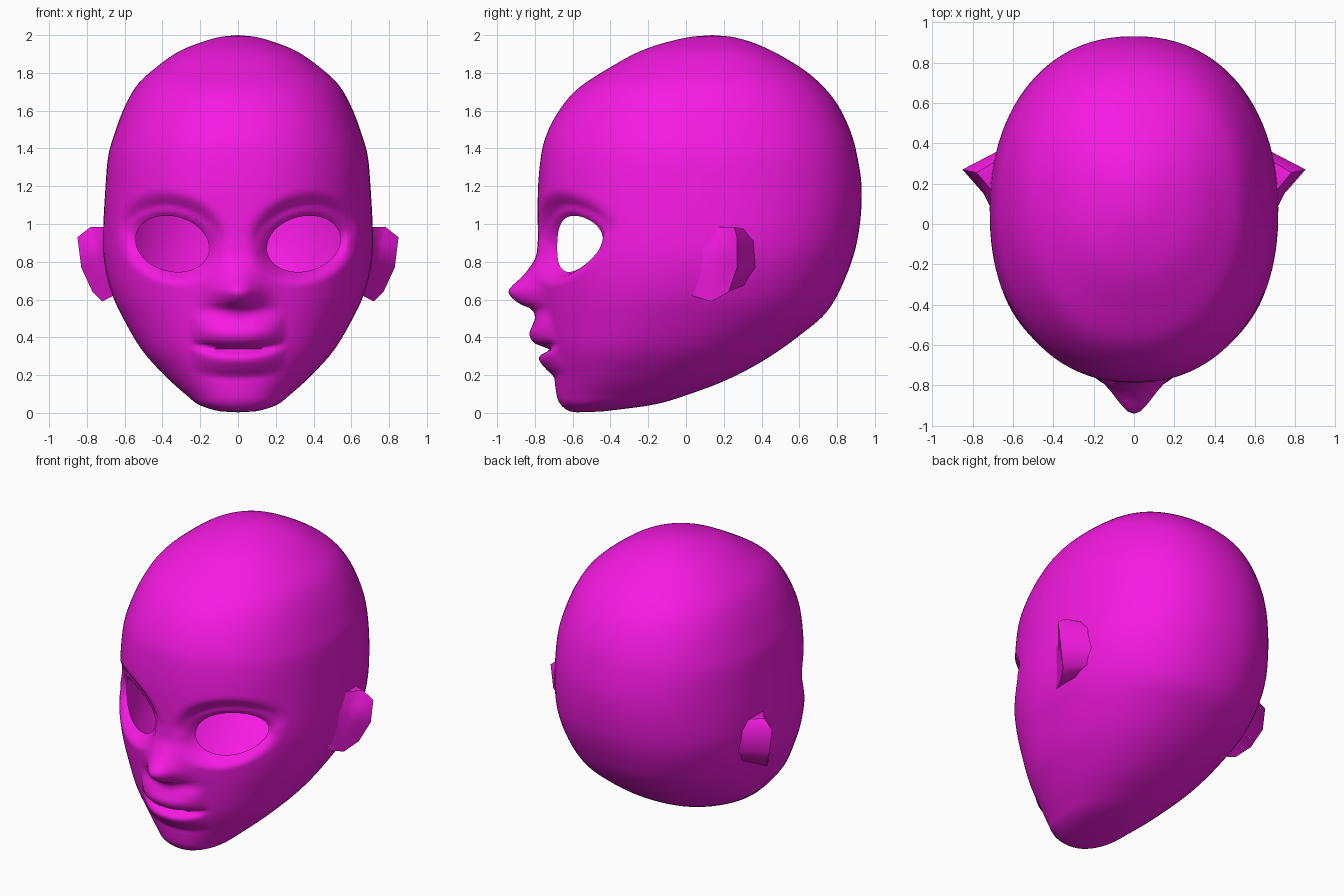
import bpy, bmesh, math
from mathutils import Vector

if "Cube" in bpy.data.objects:
    bpy.data.objects.remove(bpy.data.objects["Cube"])

mat = bpy.data.materials.new("magenta")
mat.diffuse_color = (0.92, 0.01, 0.76, 1)
mat.use_nodes = True
mat.node_tree.nodes["Principled BSDF"].inputs["Base Color"].default_value = mat.diffuse_color


def curve(pts, key=lambda z: z):
    """Smooth interpolation through (z, value) points."""
    k = [key(p[0]) for p in pts]
    v = [p[1] for p in pts]
    m = []
    for i in range(len(k)):
        a, b = max(i - 1, 0), min(i + 1, len(k) - 1)
        m.append((v[b] - v[a]) / (k[b] - k[a]))

    def f(z):
        q = min(max(key(z), k[0]), k[-1])
        i = 0
        while i < len(k) - 2 and q > k[i + 1]:
            i += 1
        h = k[i + 1] - k[i]
        t = (q - k[i]) / h
        return ((2*t**3 - 3*t*t + 1) * v[i] + (t**3 - 2*t*t + t) * h * m[i]
                + (3*t*t - 2*t**3) * v[i + 1] + (t**3 - t*t) * h * m[i + 1])
    return f


def polar(z):
    return math.acos(max(-1, min(1, 1 - z)))


def smooth(a, b, x):
    t = min(max((x - a) / (b - a), 0), 1)
    return t * t * (3 - 2 * t)


# skull profiles over height: front, back, half width, position of widest point
front = curve([(0, -.575), (.03, -.65), (.07, -.678), (.19, -.70), (.35, -.735), (.56, -.76),
               (.82, -.78), (1.13, -.785), (1.3, -.775), (1.44, -.75), (1.58, -.685),
               (1.71, -.58), (1.83, -.40), (1.92, -.23), (1.98, -.03), (2, .14)], polar)
back = curve([(0, -.575), (.015, -.38), (.045, -.165), (.1, .02), (.17, .205), (.28, .415),
              (.405, .595), (.535, .745), (.73, .85), (.93, .91), (1.18, .93), (1.39, .90),
              (1.53, .855), (1.665, .78), (1.785, .665), (1.89, .505), (1.97, .325), (2, .14)], polar)
width = curve([(0, 0), (.04, .2), (.1, .28), (.2, .39), (.335, .51), (.505, .61), (.61, .66),
               (.75, .70), (.9, .715), (1.22, .70), (1.37, .685), (1.49, .65), (1.62, .6),
               (1.74, .53), (1.84, .42), (1.92, .30), (1.97, .17), (2, 0)], polar)
middle = curve([(0, -.575), (.04, -.45), (.1, -.36), (.3, -.2), (.6, -.03), (.9, .06),
                (1.3, .08), (2, .14)], polar)
# nose and lips: offset of the centre line from the skull
relief = curve([(.15, 0), (.19, 0), (.23, -.03), (.275, -.055), (.305, -.045), (.335, .012),
                (.365, -.06), (.415, -.085), (.46, -.065), (.505, -.045), (.55, -.06),
                (.575, -.115), (.61, -.158), (.65, -.17), (.73, -.085), (.82, -.018), (.92, 0)])

EX, EZ, EA, EB = .348, .895, .195, .147   # eye opening
N = 2.2


def eye(x, z):
    dx = (abs(x) - EX) / EA
    dz = (z - EZ - .12 * (abs(x) - EX)) / EB
    return dx, dz, math.hypot(dx, dz)


def face_offset(x, z):
    ax = abs(x)
    # nose and mouth
    t = smooth(.48, .56, z)
    nose = math.exp(-(ax / .12) ** 2)
    lips = max(0, 1 - (ax / .25) ** 2.5)
    d = relief(z - (1 - t) * .5 * ax * ax) * (t * nose + (1 - t) * lips)
    # eye socket and lid
    dx, dz, r = eye(x, z)
    if r < 2.2:
        outer = 1.45 + .5 * max(0, dz / max(r, .01))
        d += .09 * smooth(0, 1, (outer - r) / (outer - 1))
        d -= .022 * math.exp(-((r - 1.17) / .11) ** 2)
    return d


def front_y(x, z):
    c = middle(z)
    q = min(abs(x) / max(width(z), 1e-4), 1)
    return c - (c - front(z)) * (1 - q ** N) ** (1 / N) + face_offset(x, z)


# head: stacked rings, denser at the face
RINGS, SEGS = 140, 128
bm = bmesh.new()
rings = []
for i in range(1, RINGS):
    t = i / RINGS
    z = t + (1 - math.cos(math.pi * t)) / 2
    c, w = middle(z), width(z)
    ring = []
    for j in range(SEGS):
        a = 2 * math.pi * j / SEGS
        a -= .35 * math.sin(a)
        s, k = math.sin(a), math.cos(a)
        x = w * math.copysign(abs(s) ** (2 / N), s)
        if k > 0:
            y = front_y(x, z)
        else:
            y = c + (back(z) - c) * abs(k) ** (2 / N)
        ring.append(bm.verts.new((x, y, z)))
    rings.append(ring)
for lo, hi in zip(rings, rings[1:]):
    for j in range(SEGS):
        n = (j + 1) % SEGS
        bm.faces.new((lo[j], lo[n], hi[n], hi[j]))
chin = bm.verts.new((0, -.575, 0.003))
crown = bm.verts.new((0, .14, 2))
for j in range(SEGS):
    n = (j + 1) % SEGS
    bm.faces.new((chin, rings[0][n], rings[0][j]))
    bm.faces.new((crown, rings[-1][j], rings[-1][n]))

# eye openings
holes = []
for f in bm.faces:
    p = f.calc_center_median()
    if p.y < -.2 and eye(p.x, p.z)[2] < 1:
        holes.append(f)
bmesh.ops.delete(bm, geom=holes, context='FACES')
for v in bm.verts:
    if v.is_boundary:
        dx, dz, r = eye(v.co.x, v.co.z)
        ax = EX + dx / r * EA
        v.co.z = EZ + dz / r * EB + .12 * (ax - EX)
        v.co.x = math.copysign(ax, v.co.x)
        v.co.y = front_y(v.co.x, v.co.z)
bmesh.ops.recalc_face_normals(bm, faces=bm.faces)


def finish(bm, name, angle):
    me = bpy.data.meshes.new(name)
    bm.to_mesh(me)
    bm.free()
    ob = bpy.data.objects.new(name, me)
    bpy.context.collection.objects.link(ob)
    me.materials.append(mat)
    bpy.ops.object.select_all(action='DESELECT')
    ob.select_set(True)
    bpy.context.view_layer.objects.active = ob
    bpy.ops.object.shade_smooth_by_angle(angle=math.radians(angle))
    return ob


finish(bm, "head", 80)

# ears: a rim, a shallow bowl in front and a skirt running back into the skull
rim = [(.65, .01, .625), (.72, .135, .59), (.77, .225, .64), (.83, .27, .77),
       (.85, .27, .93), (.78, .255, .985), (.71, .17, .985), (.69, .04, .93)]
root = [(.6, .1, .66), (.6, .25, .66), (.6, .34, .69), (.6, .40, .77),
        (.6, .40, .9), (.6, .36, .96), (.6, .25, .97), (.6, .1, .9)]
bm = bmesh.new()
centre = Vector((.745, .15, .8))
outer = [bm.verts.new(p) for p in rim]
inner = [bm.verts.new(Vector(p).lerp(centre, .45)) for p in rim]
base = [bm.verts.new(p) for p in root]
mid = bm.verts.new(centre)
for j in range(8):
    n = (j + 1) % 8
    bm.faces.new((outer[j], outer[n], inner[n], inner[j]))
    bm.faces.new((inner[j], inner[n], mid))
    bm.faces.new((base[j], base[n], outer[n], outer[j]))
bmesh.ops.recalc_face_normals(bm, faces=bm.faces)
ears = finish(bm, "ears", 50)
ears.modifiers.new("mirror", 'MIRROR').use_mirror_merge = False
